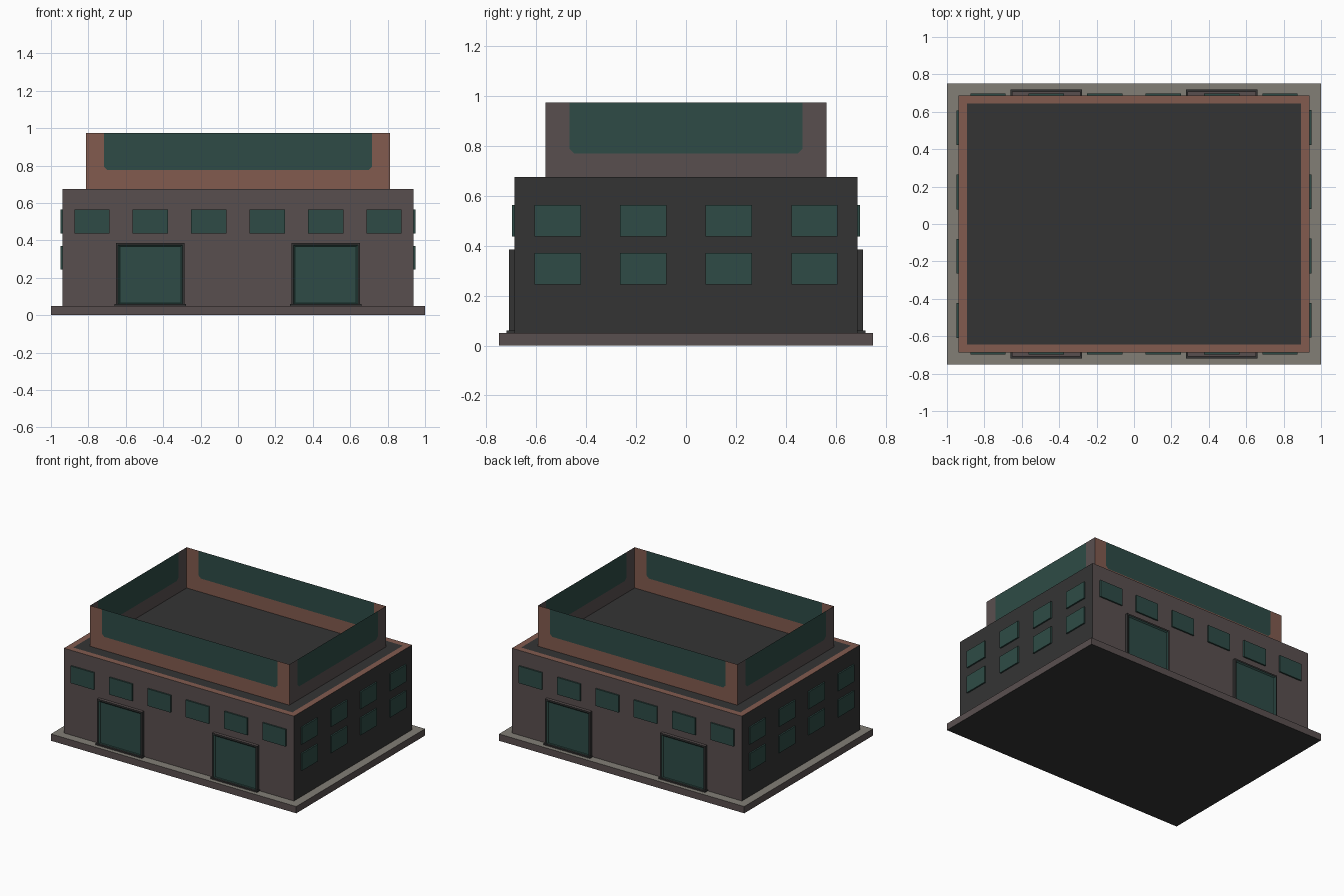
import bpy, bmesh
from mathutils import Vector, Matrix

if "Cube" in bpy.data.objects:
    bpy.data.objects.remove(bpy.data.objects["Cube"])


def material(name, r, g, b):
    lin = [(c / 255 / 12.92) if c < 11 else ((c / 255 + 0.055) / 1.055) ** 2.4 for c in (r, g, b)]
    m = bpy.data.materials.new(name)
    m.diffuse_color = (*lin, 1)
    m.use_nodes = True
    m.node_tree.nodes["Principled BSDF"].inputs["Base Color"].default_value = m.diffuse_color
    return m


STONE = material("pale stone", 130, 126, 118)
WALL = material("brown grey wall", 89, 79, 79)
DARK = material("charcoal", 52, 52, 52)
BRICK = material("terracotta", 130, 91, 79)
GLASS = material("teal glass", 46, 75, 70)


def finish(bm, name, mats):
    me = bpy.data.meshes.new(name)
    bm.to_mesh(me)
    bm.free()
    for m in mats:
        me.materials.append(m)
    ob = bpy.data.objects.new(name, me)
    bpy.context.collection.objects.link(ob)
    return ob


def box_bm(lo, hi):
    lo, hi = Vector(lo), Vector(hi)
    bm = bmesh.new()
    bmesh.ops.create_cube(bm, size=1)
    for v in bm.verts:
        v.co = Vector(((v.co[i] + 0.5) * (hi[i] - lo[i]) + lo[i] for i in range(3)))
    bm.normal_update()
    return bm


def face_toward(bm, direction):
    return max(bm.faces, key=lambda f: f.normal.dot(Vector(direction)))


def turn(bm, back):
    # half turn puts a front part on the opposite side
    if back:
        bm.transform(Matrix.Diagonal((-1, -1, 1, 1)))


# base slab: stone top, wall-coloured edges, dark underside
bm = box_bm((-1, -0.75, 0), (1, 0.75, 0.05))
for f in bm.faces:
    f.material_index = 1 if f.normal.z > 0.5 else 2 if f.normal.z < -0.5 else 0
finish(bm, "base_slab", [WALL, STONE, DARK])

# main block: brown front and back, charcoal ends, terracotta rim around a dark roof
bm = box_bm((-0.9375, -0.6875, 0.05), (0.9375, 0.6875, 0.675))
for f in bm.faces:
    f.material_index = 0 if abs(f.normal.y) > 0.5 else 2 if f.normal.z > 0.5 else 1
roof = face_toward(bm, (0, 0, 1))
bmesh.ops.inset_region(bm, faces=[roof], thickness=0.0625)
roof.material_index = 1
finish(bm, "main_block", [WALL, DARK, BRICK])


# parapet screens: thin sheets with a cut glass panel and clipped lower corners
def screen(name, half, glass_half, offset, sill, frame_mat, along_x, back):
    z0, z1, c = 0.675, 0.975, 0.02
    pane = [(-glass_half, z1), (-glass_half, sill + c), (-glass_half + c, sill),
            (glass_half - c, sill), (glass_half, sill + c), (glass_half, z1)]
    rim = [(half, z1), (half, z0), (-half, z0), (-half, z1)]
    bm = bmesh.new()

    def vert(u, z):
        return bm.verts.new((u, -offset, z) if along_x else (offset, u, z))

    p = [vert(*q) for q in pane]
    r = [vert(*q) for q in rim]
    bm.faces.new(p).material_index = 1
    # frame split down the middle into an L-shaped left and right half
    bm.faces.new([p[0], r[3], r[2], p[2], p[1]])
    bm.faces.new([p[2], r[2], r[1], p[3]])
    bm.faces.new([p[3], r[1], r[0], p[5], p[4]])
    turn(bm, back)
    bm.normal_update()
    for f in bm.faces:
        if f.normal.dot(f.calc_center_median() * Vector((0, 1, 0) if along_x else (1, 0, 0))) < 0:
            f.normal_flip()
    finish(bm, name, [frame_mat, GLASS])


for back in (False, True):
    screen("parapet_" + ("back" if back else "front"), 0.8125, 0.717, 0.5625, 0.775, BRICK, True, back)
    screen("parapet_" + ("left" if back else "right"), 0.5625, 0.468, 0.8125, 0.77, WALL, False, back)

# windows, doors and doorsteps on both long sides and both ends
for back in (False, True):
    side = "back" if back else "front"
    end = "left" if back else "right"

    for i in range(6):
        x = -0.78125 + 0.3125 * i
        bm = box_bm((x - 0.094, -0.698, 0.438), (x + 0.094, -0.68, 0.564))
        turn(bm, back)
        finish(bm, f"{side}_window_{i + 1}", [GLASS])

    for i in range(4):
        y = -0.515 + 0.3435 * i
        for level, z in (("lower", 0.308), ("upper", 0.501)):
            bm = box_bm((0.93, y - 0.093, z - 0.063), (0.948, y + 0.093, z + 0.063))
            turn(bm, back)
            finish(bm, f"{end}_{level}_window_{i + 1}", [GLASS])

    for x in (-0.469, 0.469):
        where = "left" if x < 0 else "right"
        # door frame with a sunken glass leaf
        bm = box_bm((x - 0.183, -0.709, 0.045), (x + 0.183, -0.68, 0.386))
        face_toward(bm, (0, 0, 1)).material_index = 1
        leaf = face_toward(bm, (0, -1, 0))
        bmesh.ops.inset_region(bm, faces=[leaf], thickness=0.016)
        ring = bmesh.ops.inset_region(bm, faces=[leaf], thickness=0.012, depth=-0.008)["faces"]
        for f in ring + [leaf]:
            f.material_index = 2
        turn(bm, back)
        finish(bm, f"{side}_{where}_door", [DARK, WALL, GLASS])
        bm = box_bm((x - 0.19, -0.72, 0.045), (x + 0.19, -0.68, 0.06))
        turn(bm, back)
        finish(bm, f"{side}_{where}_doorstep", [DARK])
